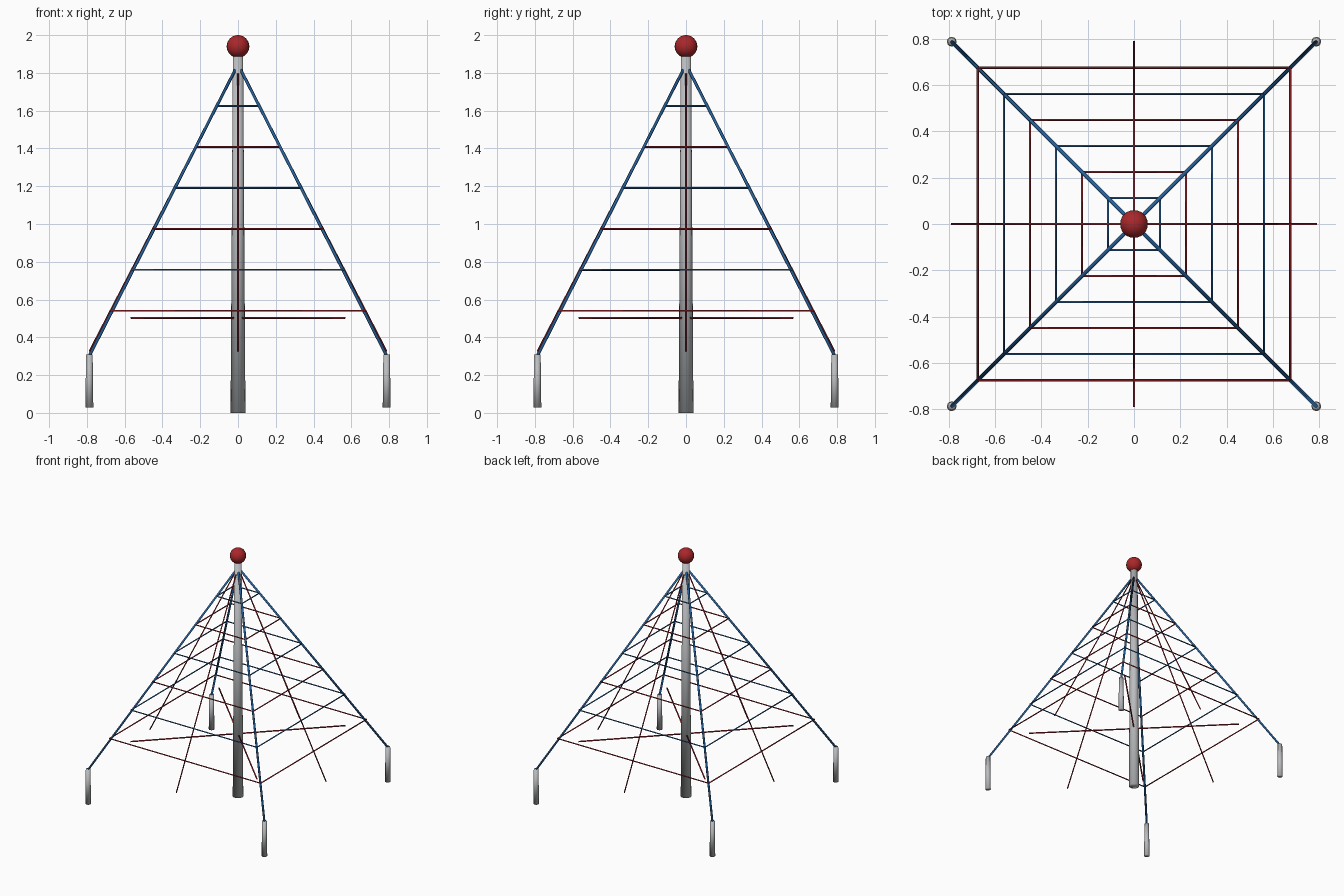
import bpy
from mathutils import Vector

cube = bpy.data.objects.get("Cube")
if cube:
    bpy.data.objects.remove(cube, do_unlink=True)


def material(name, rgb):
    m = bpy.data.materials.new(name)
    m.use_nodes = True
    m.diffuse_color = (*rgb, 1)
    m.node_tree.nodes["Principled BSDF"].inputs["Base Color"].default_value = (*rgb, 1)
    return m


steel = material("galvanised grey", (0.50, 0.51, 0.52))
ball_red = material("ball red", (0.40, 0.02, 0.023))
rope_red = material("rope red", (0.36, 0.018, 0.025))
rope_blue = material("rope blue", (0.02, 0.12, 0.33))


def finish(name, mat):
    ob = bpy.context.object
    ob.name = name
    ob.data.materials.append(mat)
    bpy.ops.object.shade_smooth()


def rod(name, start, end, r1, r2, mat, sides=8):
    """Round bar from start to end, radius r1 to r2."""
    a, b = Vector(start), Vector(end)
    d = b - a
    bpy.ops.mesh.primitive_cone_add(
        vertices=sides, radius1=r1, radius2=r2, depth=d.length,
        location=(a + b) / 2, rotation=d.to_track_quat('Z', 'Y').to_euler())
    finish(name, mat)


# Central mast and ball finial
rod("mast", (0, 0, 0), (0, 0, 1.92), 0.0395, 0.027, steel, 16)
bpy.ops.mesh.primitive_uv_sphere_add(segments=24, ring_count=16, radius=0.06,
                                     location=(0, 0, 1.94))
finish("ball_finial", ball_red)

APEX = 1.845
REACH = 0.787
corners = [(1, 1), (-1, 1), (-1, -1), (1, -1)]
sides = [(1, 0), (0, 1), (-1, 0), (0, -1)]

# Anchor posts, main corner ropes and low inner ropes
for i, (sx, sy) in enumerate(corners, 1):
    x, y = sx * REACH, sy * REACH
    rod(f"anchor_post_{i}", (x, y, 0.028), (x, y, 0.308), 0.021, 0.0175, steel, 12)
    rod(f"corner_rope_{i}", (0, 0, APEX), (x, y, 0.302), 0.008, 0.008, rope_blue)
    rod(f"inner_rope_{i}", (sx * 0.02, sy * 0.02, 0.503),
        (sx * 0.565, sy * 0.565, 0.503), 0.0055, 0.0055, rope_red)

# Ropes down the middle of each face
for i, (sx, sy) in enumerate(sides, 1):
    rod(f"face_rope_{i}", (0, 0, APEX), (sx * REACH, sy * REACH, 0.325),
        0.0045, 0.0045, rope_red)

# Square rings in alternating colours
for k in range(1, 7):
    half = 0.1124 * k
    z = 1.841 - 0.2168 * k
    mat = rope_blue if k % 2 else rope_red
    for i in range(4):
        a, b = corners[i], corners[(i + 1) % 4]
        rod(f"ring_{k}_side_{i + 1}", (a[0] * half, a[1] * half, z),
            (b[0] * half, b[1] * half, z), 0.0045, 0.0045, mat)
